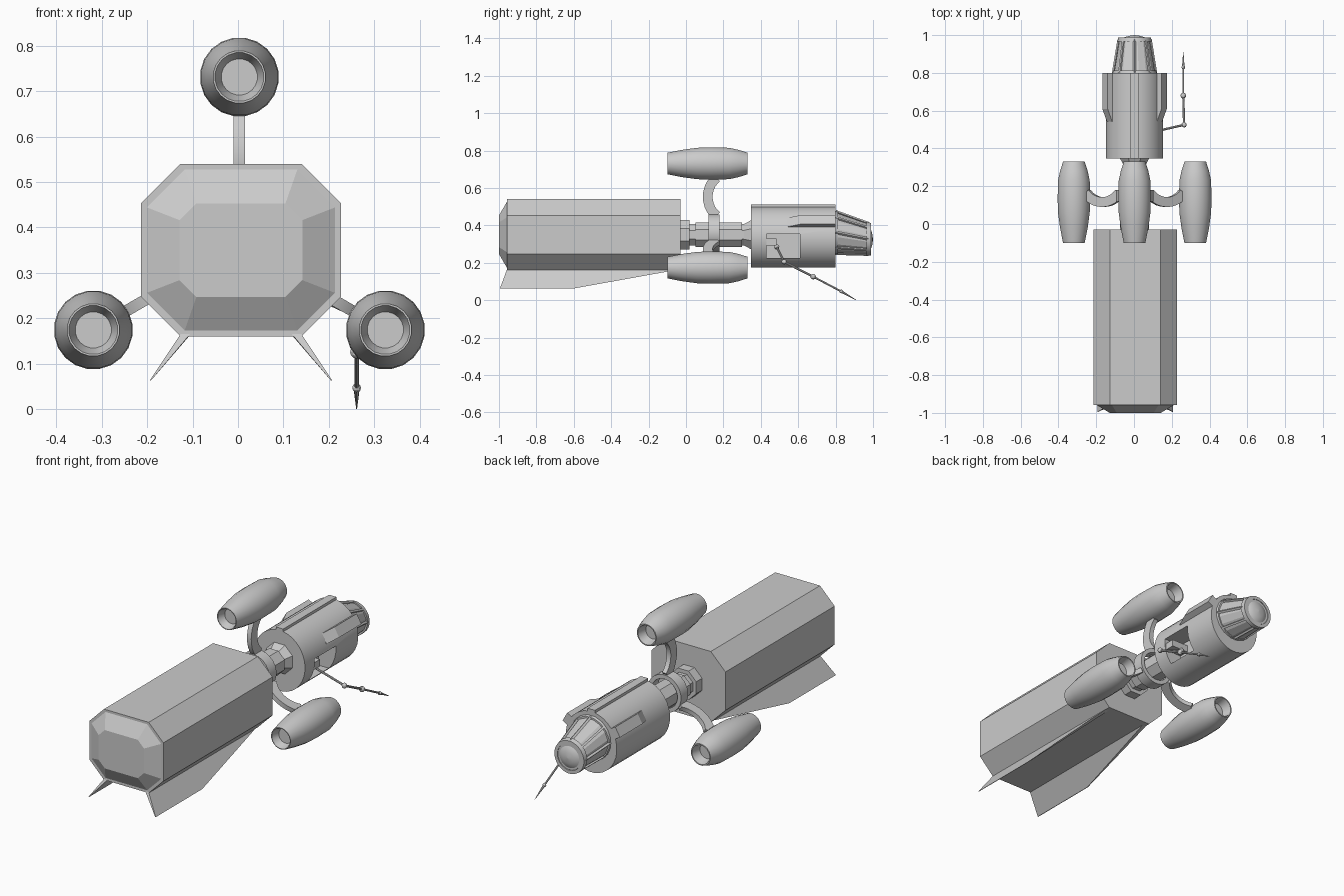
import bpy, bmesh, math
from mathutils import Vector

if "Cube" in bpy.data.objects:
    bpy.data.objects.remove(bpy.data.objects["Cube"])

CX = 0.003


def mesh_object(name, bm, smooth=False):
    bmesh.ops.remove_doubles(bm, verts=bm.verts, dist=1e-5)
    bmesh.ops.recalc_face_normals(bm, faces=bm.faces)
    me = bpy.data.meshes.new(name)
    bm.to_mesh(me)
    bm.free()
    ob = bpy.data.objects.new(name, me)
    bpy.context.collection.objects.link(ob)
    if smooth:
        bpy.ops.object.select_all(action='DESELECT')
        ob.select_set(True)
        bpy.context.view_layer.objects.active = ob
        bpy.ops.object.shade_smooth_by_angle(angle=math.radians(28))
    return ob


def loft(name, rings, smooth=False, closed=False):
    """Skin a list of equal-length point loops, capping the ends."""
    bm = bmesh.new()
    vs = [[bm.verts.new(p) for p in ring] for ring in rings]
    n = len(vs[0])
    pairs = list(zip(vs, vs[1:])) + ([(vs[-1], vs[0])] if closed else [])
    for a, b in pairs:
        for i in range(n):
            j = (i + 1) % n
            bm.faces.new((a[i], a[j], b[j], b[i]))
    if not closed:
        bm.faces.new(vs[0])
        bm.faces.new(vs[-1])
    return mesh_object(name, bm, smooth)


def lathe(name, profile, sides, cx=CX, cz=0.35, smooth=True, closed=False, turn=0.5):
    """Profile of (y, radius[, centre z]) turned around the y direction."""
    rings = []
    for p in profile:
        y, r = p[0], max(p[1], 0.0004)
        z = p[2] if len(p) > 2 else cz
        rings.append([(cx + r * math.sin(math.tau * (i + turn) / sides), y,
                       z + r * math.cos(math.tau * (i + turn) / sides)) for i in range(sides)])
    return loft(name, rings, smooth, closed)


def rod(name, a, b, r1, r2=None, sides=8):
    a, b = Vector(a), Vector(b)
    q = (b - a).to_track_quat('Z', 'Y')
    rings = [[c + q @ Vector((r * math.cos(math.tau * i / sides), r * math.sin(math.tau * i / sides), 0))
              for i in range(sides)] for c, r in ((a, r1), (b, r2 or r1))]
    return loft(name, rings, True)


def ball(name, c, r):
    bm = bmesh.new()
    bmesh.ops.create_uvsphere(bm, u_segments=10, v_segments=6, radius=r)
    bmesh.ops.translate(bm, verts=bm.verts, vec=c)
    return mesh_object(name, bm, True)


def box(name, lo, hi):
    x0, y0, z0 = lo
    x1, y1, z1 = hi
    return loft(name, [[(x0, y, z0), (x1, y, z0), (x1, y, z1), (x0, y, z1)] for y in (y0, y1)])


def octagon(y, w, h, c, cx=0.0065, cz=0.35):
    pts = [(w - c, h), (w, h - c), (w, c - h), (w - c, -h), (c - w, -h), (-w, c - h), (-w, h - c), (c - w, h)]
    return [(cx + x, y, cz + z) for x, z in pts]


# Cargo hull with bevelled front cap
loft("cargo_hull", [octagon(-1.0, 0.135, 0.103, 0.037), octagon(-0.957, 0.207, 0.177, 0.083),
                    octagon(-0.957, 0.22, 0.19, 0.087), octagon(-0.03, 0.22, 0.19, 0.087)])

# Two splayed fins below the hull
for s, side in ((-1, "left"), (1, "right")):
    x = lambda d: 0.0065 + s * d
    outline = [(-0.957, 0.165, 0), (-0.995, 0.063, 1), (-0.6, 0.063, 1), (-0.06, 0.16, 0.03)]
    loft(side + "_fin", [[(x(0.133 + 0.068 * t), y, z) for y, z, t in outline],
                         [(x(0.112 + 0.086 * t), y, z) for y, z, t in outline]])

# Neck: octagonal tube with collars
lathe("neck_tube", [(-0.04, 0.062), (0.31, 0.062), (0.35, 0.085)], 8, smooth=False)
lathe("neck_rear_collar", [(-0.04, 0.084), (0.02, 0.084)], 8, smooth=False)
lathe("neck_middle_collar", [(0.05, 0.07), (0.30, 0.07)], 8, smooth=False)
lathe("engine_ring", [(0.12, 0.1), (0.18, 0.1), (0.18, 0.078), (0.12, 0.078)], 24,
      cz=0.36, closed=True)

# Three engine pods on curved struts
for k, a in enumerate((90, -30, 210)):
    a = math.radians(a)
    u, t = Vector((math.cos(a), 0, math.sin(a))), Vector((-math.sin(a), 0, math.cos(a)))
    o = Vector((CX, 0, 0.36))
    c = o + u * 0.371
    lathe(f"engine_pod_{k + 1}",
          [(-0.06, 0), (-0.06, 0.04), (-0.1, 0.054), (-0.1, 0.058), (-0.02, 0.074), (0.06, 0.085),
           (0.13, 0.087), (0.23, 0.085), (0.28, 0.074), (0.33, 0.058), (0.33, 0.052), (0.28, 0.04),
           (0.28, 0)], 20, c.x, c.z)
    rings = []
    for i in range(11):
        f = math.radians(-50 + 10 * i)
        ring = []
        for rr, w in ((0.108, -1), (0.108, 1), (0.16, 1), (0.16, -1)):
            ring.append(o + u * (0.193 + rr * math.sin(f)) + t * (0.0125 * w)
                        + Vector((0, 0.25 - rr * math.cos(f), 0)))
        rings.append(ring)
    loft(f"engine_strut_{k + 1}", rings, True)

# Cabin drum with a hatch cut in its right side
cabin = lathe("cabin_drum", [(0.348, 0.152), (0.80, 0.152)], 32, cz=0.343)
for v in cabin.data.vertices:
    v.co.z = 0.337 + (v.co.z - 0.343) * 0.163 / 0.152
cutter = box("hatch_cutter", (0.05, 0.43, 0.225), (0.3, 0.61, 0.355))
cutter.hide_render = True
cutter.hide_viewport = True
mod = cabin.modifiers.new("hatch", 'BOOLEAN')
mod.object = cutter
mod.solver = 'EXACT'
box("hatch_fitting", (0.05, 0.43, 0.293), (0.148, 0.485, 0.33))

# Rail along the roof, and tapered side and roof fairings
box("roof_rail", (CX - 0.022, 0.348, 0.48), (CX + 0.022, 0.8, 0.512))
for k, ang in enumerate((30, 150)):
    a = math.radians(ang)
    u, t = Vector((math.cos(a), 0, math.sin(a))), Vector((-math.sin(a), 0, math.cos(a)))
    o = Vector((CX, 0, 0.34))
    prof = [(0.8, 0.14), (0.8, 0.181), (0.61, 0.181), (0.54, 0.152), (0.54, 0.14)]
    loft(f"side_fairing_{k + 1}",
         [[o + u * r + t * w + Vector((0, y, 0)) for y, r in prof] for w in (-0.028, 0.028)])

# Tilted nose cone with ribs, end collar and dome
lathe("nose_cone", [(0.79, 0.112, 0.362), (0.97, 0.082, 0.329), (0.985, 0.07, 0.327)], 16, smooth=False)
lathe("nose_base_collar", [(0.795, 0.119, 0.363), (0.812, 0.116, 0.36)], 16)
lathe("nose_end_collar", [(0.965, 0.091, 0.329), (0.988, 0.088, 0.326), (0.988, 0.07, 0.326),
                          (0.965, 0.07, 0.329)], 24, closed=True)
lathe("nose_dome", [(0.975, 0.071, 0.327), (0.988, 0.055, 0.326), (0.996, 0.03, 0.325),
                    (1.0, 0, 0.325)], 20)
for i in range(8):
    a = math.tau * i / 8
    d = Vector((math.sin(a), 0, math.cos(a)))
    rod(f"nose_rib_{i + 1}", Vector((CX, 0.8, 0.362)) + d * 0.112,
        Vector((CX, 0.975, 0.328)) + d * 0.083, 0.008, sides=4)

# Jointed manipulator arm reaching out of the hatch
shoulder, elbow, wrist = (0.09, 0.485, 0.285), (0.265, 0.525, 0.205), (0.261, 0.68, 0.126)
hand, tip = (0.261, 0.83, 0.047), (0.261, 0.91, 0.001)
rod("arm_upper", shoulder, elbow, 0.006)
rod("arm_fore", elbow, wrist, 0.006)
rod("arm_lower", wrist, hand, 0.005)
rod("arm_tip", hand, tip, 0.007, 0.001)
for nm, c, r in (("shoulder_joint", shoulder, 0.014), ("elbow_joint", elbow, 0.014),
                 ("wrist_joint", wrist, 0.015), ("hand_joint", hand, 0.01)):
    ball(nm, c, r)
